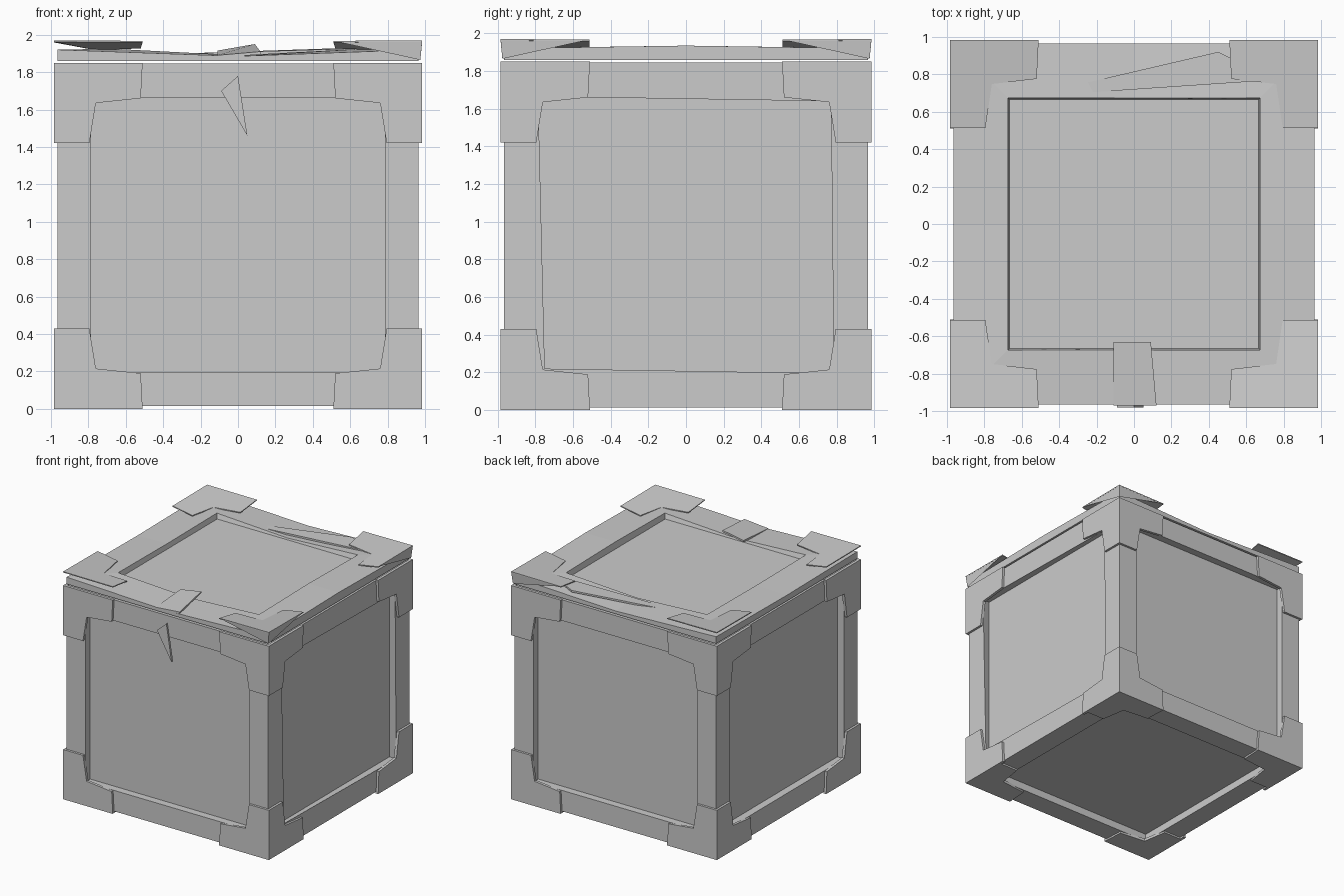
import bpy, bmesh
from mathutils import Vector

if "Cube" in bpy.data.objects:
    bpy.data.objects.remove(bpy.data.objects["Cube"])


def finish(bm, name):
    bmesh.ops.recalc_face_normals(bm, faces=bm.faces)
    me = bpy.data.meshes.new(name)
    bm.to_mesh(me)
    bm.free()
    ob = bpy.data.objects.new(name, me)
    bpy.context.collection.objects.link(ob)
    return ob


def prism(bm, bottom, top):
    """Closed solid between two matching rings of points."""
    a = [bm.verts.new(p) for p in bottom]
    b = [bm.verts.new(p) for p in top]
    bm.faces.new(a)
    bm.faces.new(b)
    n = len(a)
    for i in range(n):
        bm.faces.new((a[i], a[(i + 1) % n], b[(i + 1) % n], b[i]))


# Crate body: box with a recessed panel on every face except the top
bm = bmesh.new()
bmesh.ops.create_cube(bm, size=2)
for v in bm.verts:
    v.co = (v.co.x * 0.965, v.co.y * 0.965, 1.845 if v.co.z > 0 else 0.015)
bm.normal_update()
panels = [f for f in bm.faces if f.normal.z < 0.5]
for f in panels:
    bmesh.ops.inset_individual(bm, faces=[f], thickness=0.255)
    rim = list(f.verts)
    n = f.normal.copy()
    new = bmesh.ops.extrude_discrete_faces(bm, faces=[f])["faces"][0]
    bmesh.ops.translate(bm, verts=list(new.verts), vec=-n * 0.065)
    if n.x > 0.5:  # warped opening on the right side
        for v in bm.verts:
            if abs(v.co.x - 0.965) < 1e-4 and abs(v.co.y) < 0.8:
                if v.co.y > 0 and v.co.z > 1:
                    v.co.y, v.co.z = 0.77, 1.64
                elif v.co.y < 0 and v.co.z < 1:
                    v.co.y, v.co.z = -0.75, 0.22
finish(bm, "crate_body")

# Corner brackets: an L plate on each of the three faces at each corner
L = [(0, 0), (0.475, 0), (0.465, 0.19), (0.225, 0.215), (0.19, 0.43), (0, 0.43)]
centre, half = Vector((0, 0, 0.925)), (0.985, 0.985, 0.925)
for sx in (-1, 1):
    for sy in (-1, 1):
        for sz in (-1, 1):
            bm = bmesh.new()
            s = (sx, sy, sz)
            for u, v, w in ((0, 2, 1), (1, 2, 0), (0, 1, 2)):
                if w == 2 and sz > 0:
                    continue
                rings = []
                for depth in (0, 0.024):
                    ring = []
                    for a, b in L:
                        p = Vector()
                        p[u] = s[u] * (half[u] - a)
                        p[v] = s[v] * (half[v] - b)
                        p[w] = s[w] * (half[w] - depth)
                        ring.append(p + centre)
                    rings.append(ring)
                prism(bm, *rings)
            finish(bm, "corner_bracket")

# Lid: sagging frame around a sunken panel
def ring(r, c, front, right, back, left):
    return [(-r, -r, c), (0, -r, front), (r, -r, c), (r, 0, right),
            (r, r, c), (0, r, back), (-r, r, c), (-r, 0, left)]


bm = bmesh.new()
rings = [ring(0.965, 1.86, 1.86, 1.86, 1.86, 1.86),
         ring(0.965, 1.92, 1.885, 1.935, 1.885, 1.91),
         ring(0.675, 1.925, 1.89, 1.935, 1.89, 1.92),
         ring(0.665, 1.88, 1.88, 1.88, 1.88, 1.88)]
vs = [[bm.verts.new(p) for p in r] for r in rings]
for a, b in zip(vs, vs[1:]):
    for i in range(8):
        j = (i + 1) % 8
        bm.faces.new((a[i], a[j], b[j], b[i]))
bm.faces.new(vs[0])
bm.faces.new(vs[-1])
finish(bm, "lid")

# Lid corner plates, lifted at the outer edge; the right pair keep side flaps
LZ = [1.97, 1.967, 1.935, 1.925, 1.935, 1.967]
for sx in (-1, 1):
    for sy in (-1, 1):
        bm = bmesh.new()
        top = [(sx * (0.985 - a), sy * (0.985 - b * 1.1), z)
               for (a, b), z in zip(L, LZ)]
        prism(bm, [(x, y, z - 0.008) for x, y, z in top], top)
        if sx > 0:
            o, ax, ay = Vector(top[0]), Vector(top[1]), Vector(top[5])
            low = Vector((sx * 0.975, sy * 0.975, 1.865))
            for e in (ax, ay):
                bm.faces.new([bm.verts.new(p) for p in (o, e, low)])
        finish(bm, "lid_corner_plate")

# Front latch: strap on the lid and a pointed tongue on the body
bm = bmesh.new()
strap = [(-0.11, -0.97, 1.89), (0.12, -0.97, 1.91),
         (0.09, -0.63, 1.95), (-0.11, -0.63, 1.915)]
prism(bm, [(x, y, z - 0.015) for x, y, z in strap], strap)
finish(bm, "latch_strap")
bm = bmesh.new()
tongue = [(0.0, 1.78), (-0.09, 1.70), (0.05, 1.46)]
prism(bm, [(x, -0.96, z) for x, z in tongue],
      [(x, -0.98, z) for x, z in tongue])
finish(bm, "latch_tongue")

# Bent sliver along the back of the lid panel
bm = bmesh.new()
sliver = [(-0.58, 0.68, 1.89), (0.75, 0.77, 1.93), (0.45, 0.92, 1.925)]
prism(bm, [(x, y, z - 0.015) for x, y, z in sliver], sliver)
finish(bm, "lid_bent_strip")
